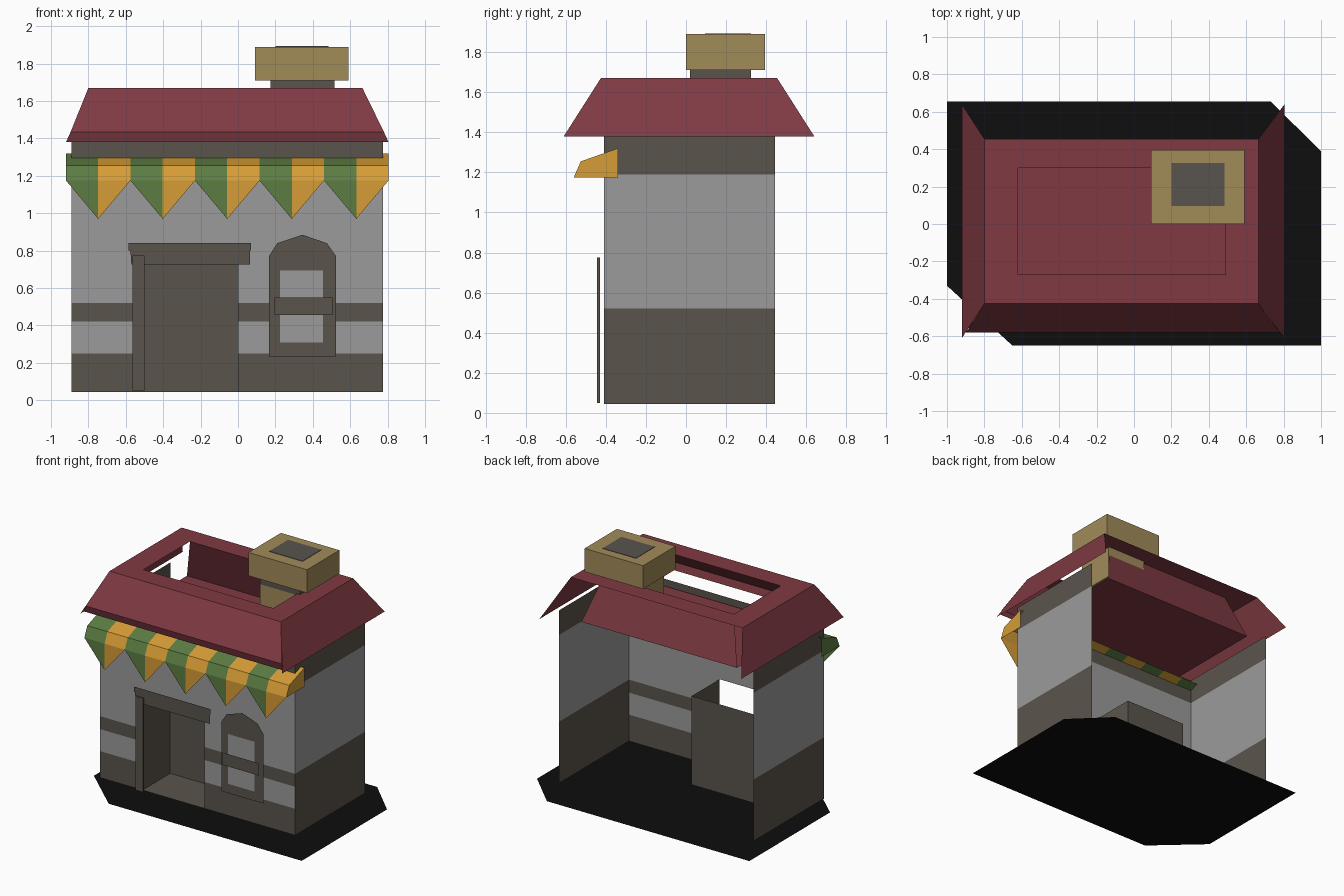
import bpy

if "Cube" in bpy.data.objects:
    bpy.data.objects.remove(bpy.data.objects["Cube"])


def lin(c):
    c /= 255
    return c / 12.92 if c <= 0.04045 else ((c + 0.055) / 1.055) ** 2.4


def mat(name, r, g, b):
    m = bpy.data.materials.new(name)
    m.diffuse_color = (lin(r), lin(g), lin(b), 1)
    m.use_nodes = True
    m.node_tree.nodes["Principled BSDF"].inputs["Base Color"].default_value = m.diffuse_color
    return m


PLASTER = mat("grey_plaster", 155, 155, 155)
STONE = mat("dark_stone", 90, 84, 75)
RED = mat("roof_red", 128, 58, 67)
GREEN = mat("awning_green", 92, 124, 66)
ORANGE = mat("awning_orange", 214, 156, 54)
TAN = mat("chimney_tan", 161, 139, 89)
FLUE = mat("flue_grey", 88, 85, 80)
BLACK = mat("ground_black", 14, 14, 14)


def build(name, verts, faces, mats, idx=None):
    me = bpy.data.meshes.new(name)
    me.from_pydata(verts, [], faces)
    for m in mats:
        me.materials.append(m)
    if idx:
        for p, i in zip(me.polygons, idx):
            p.material_index = i
    ob = bpy.data.objects.new(name, me)
    bpy.context.collection.objects.link(ob)
    return ob


def quads(name, polys, mats, idx=None):
    """Separate polygons, each a list of corner points."""
    verts, faces = [], []
    for p in polys:
        faces.append(list(range(len(verts), len(verts) + len(p))))
        verts += p
    return build(name, verts, faces, mats, idx)


def box(name, x0, x1, y0, y1, z0, z1, mats, idx=None):
    v = [(x, y, z) for z in (z0, z1) for x, y in ((x0, y0), (x1, y0), (x1, y1), (x0, y1))]
    # order: bottom, top, front, right, back, left
    f = [(3, 2, 1, 0), (4, 5, 6, 7), (0, 1, 5, 4), (1, 2, 6, 5), (2, 3, 7, 6), (3, 0, 4, 7)]
    return build(name, v, f, mats, idx)


def front_plate(name, pts, y, m):
    return build(name, [(x, y, z) for x, z in pts], [list(range(len(pts)))], [m])


def rect(x0, x1, z0, z1):
    return [(x0, z0), (x1, z0), (x1, z1), (x0, z1)]


X0, X1, Y0, Y1 = -0.89, 0.775, -0.41, 0.445
Z0, ZT = 0.045, 1.38
DX0, DX1, DZ, DY = -0.53, 0.0, 0.73, -0.07

# Ground plate
g = [(-1, 0.655), (-1, -0.33), (-0.65, -0.65), (1, -0.65), (1, 0.39), (0.73, 0.655)]
build("ground_plate", [(x, y, 0) for x, y in g], [list(range(6))], [BLACK])

# Front wall: grid of cells with the doorway left out, bands by height
polys, idx = [], []
xs = [X0, DX0, DX1, X1]
zs = [Z0, 0.25, 0.42, 0.52, DZ, 1.19, ZT]
for i in range(3):
    for j in range(6):
        if i == 1 and j < 4:
            continue
        polys.append([(x, Y0, z) for x, z in rect(xs[i], xs[i + 1], zs[j], zs[j + 1])])
        idx.append(1 if j in (0, 2, 5) else 0)
quads("front_wall", polys, [PLASTER, STONE], idx)

# Side walls, back left open
for name, x, ya, yb in (("left_wall", X0, Y1, Y0), ("right_wall", X1, Y0, Y1)):
    polys = [[(x, ya, a), (x, yb, a), (x, yb, b), (x, ya, b)]
             for a, b in ((Z0, 0.52), (0.52, 1.19), (1.19, ZT))]
    quads(name, polys, [PLASTER, STONE], [1, 0, 1])

# Door recess without a top
quads("door_recess", [
    [(DX0, Y0, Z0), (DX1, Y0, Z0), (DX1, DY, Z0), (DX0, DY, Z0)],
    [(DX0, DY, Z0), (DX1, DY, Z0), (DX1, DY, DZ), (DX0, DY, DZ)],
    [(DX0, Y0, Z0), (DX0, DY, Z0), (DX0, DY, DZ), (DX0, Y0, DZ)],
    [(DX1, DY, Z0), (DX1, Y0, Z0), (DX1, Y0, DZ), (DX1, DY, DZ)]], [STONE])

# Door frame
box("door_jamb", -0.565, -0.5, -0.445, -0.43, 0.05, 0.775, [STONE])
front_plate("door_lintel", [(-0.57, 0.725), (0.065, 0.725), (0.065, 0.80), (0.07, 0.80),
                            (0.07, 0.84), (-0.585, 0.84), (-0.585, 0.80), (-0.575, 0.80)],
            -0.435, STONE)

# Window
front_plate("window_frame", [(0.165, 0.235), (0.525, 0.235), (0.525, 0.77), (0.475, 0.84),
                             (0.345, 0.885), (0.21, 0.84), (0.165, 0.77)], -0.44, STONE)
front_plate("window_pane", rect(0.225, 0.455, 0.31, 0.695), -0.446, PLASTER)
front_plate("window_bar", rect(0.195, 0.505, 0.455, 0.55), -0.465, STONE)

# Awning: striped sheet with hanging points
AX0, AX1, N = -0.92, 0.805, 10
w = (AX1 - AX0) / N
prof = [(-0.34, 1.32), (-0.525, 1.255), (-0.56, 1.175)]
polys, idx = [], []
for i in range(N):
    a, b = AX0 + i * w, AX0 + (i + 1) * w
    for (ya, za), (yb, zb) in zip(prof, prof[1:]):
        polys.append([(a, yb, zb), (b, yb, zb), (b, ya, za), (a, ya, za)])
    tip = b if i % 2 == 0 else a
    polys.append([(a, -0.56, 1.175), (tip, -0.56, 0.97), (b, -0.56, 1.175)])
    idx += [i % 2] * 3
cap = prof + [(-0.34, 1.175)]
polys.append([(AX0, y, z) for y, z in cap])
polys.append([(AX1, y, z) for y, z in reversed(cap)])
quads("awning", polys, [GREEN, ORANGE], idx + [0, 1])

# Roof: flat top ring with an opening, three slopes and a tucked front eave
RT = 1.67
top = [(-0.80, -0.425, RT), (0.665, -0.425, RT), (0.665, 0.455, RT), (-0.80, 0.455, RT)]
hole = [(-0.62, -0.27, RT), (0.49, -0.27, RT), (0.49, 0.30, RT), (-0.62, 0.30, RT)]
eave = [(-0.92, -0.61, ZT), (0.805, -0.61, ZT), (0.805, 0.64, ZT), (-0.92, 0.64, ZT)]
polys = [[top[i], top[(i + 1) % 4], hole[(i + 1) % 4], hole[i]] for i in range(4)]
fold = [(-0.895, -0.58, 1.435), (0.78, -0.58, 1.435)]
polys += [[fold[0], fold[1], top[1], top[0]],
          [(-0.92, -0.565, ZT), (0.805, -0.565, ZT), fold[1], fold[0]],
          [eave[1], eave[2], top[2], top[1]],
          [eave[3], eave[0], top[0], top[3]]]
quads("roof", polys, [RED])

# Sunken ceiling and the panel behind the roof opening
CZ = 1.33
quads("sunken_ceiling", [
    [(-0.73, -0.40, CZ), (0.60, -0.40, CZ), (0.60, 0.42, CZ), (-0.73, 0.42, CZ)],
    [(0.60, 0.42, CZ), (-0.73, 0.42, CZ), hole[3], hole[2]]], [RED])

# Chimney
box("chimney_base", 0.175, 0.515, 0.02, 0.325, 1.42, 1.66, [TAN])
box("chimney_neck", 0.175, 0.515, 0.02, 0.325, 1.66, 1.71, [STONE, TAN], [0, 0, 0, 0, 1, 1])
box("chimney_cap", 0.09, 0.59, 0.0, 0.395, 1.71, 1.89, [TAN])
box("chimney_flue", 0.20, 0.485, 0.095, 0.325, 1.888, 1.893, [FLUE])
